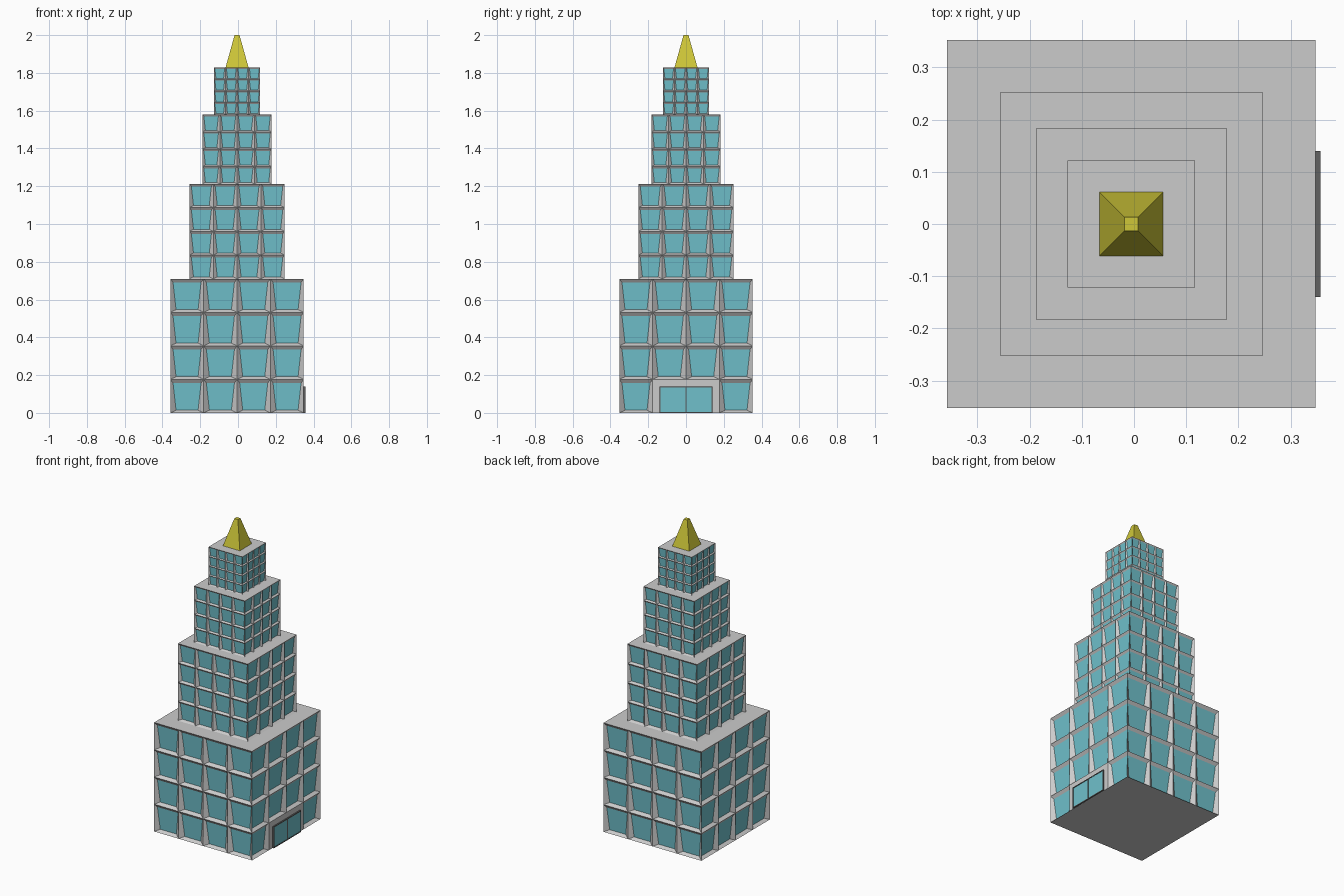
import bpy, bmesh
from mathutils import Vector

if "Cube" in bpy.data.objects:
    bpy.data.objects.remove(bpy.data.objects["Cube"])

CX = -0.005  # tower axis (the door sticks out on +x)


def material(name, rgb):
    m = bpy.data.materials.new(name)
    m.diffuse_color = (*rgb, 1)
    m.use_nodes = True
    m.node_tree.nodes["Principled BSDF"].inputs["Base Color"].default_value = m.diffuse_color
    return m


stone = material("stone", (0.6, 0.6, 0.6))
glass = material("glass", (0.16, 0.53, 0.60))
gold = material("gold", (0.62, 0.57, 0.04))
dark = material("dark_frame", (0.12, 0.12, 0.12))


def finish(bm, name, mats):
    bmesh.ops.remove_doubles(bm, verts=bm.verts, dist=1e-5)
    me = bpy.data.meshes.new(name)
    bm.to_mesh(me)
    bm.free()
    for m in mats:
        me.materials.append(m)
    ob = bpy.data.objects.new(name, me)
    bpy.context.collection.objects.link(ob)
    return ob


def tier(name, half, z0, z1, entrance=False, n=4):
    """Square block whose walls are grids of recessed, tapered windows."""
    bm = bmesh.new()
    w, h = 2 * half / n, (z1 - z0) / n
    sides = [((0, -1), (1, 0)), ((1, 0), (0, 1)), ((0, 1), (-1, 0)), ((-1, 0), (0, -1))]
    for k, (nrm, tan) in enumerate(sides):
        N, T = Vector((*nrm, 0)), Vector((*tan, 0))

        def pt(u, v, d=0):
            return bm.verts.new(Vector((CX, 0, z0 + v * h)) + T * (u * w - half) + N * (half - d * w))

        for i in range(n):
            for j in range(n):
                outer = [pt(i, j), pt(i + 1, j), pt(i + 1, j + 1), pt(i, j + 1)]
                if entrance and k == 1 and j == 0 and i in (1, 2):
                    bm.faces.new(outer)  # plain wall behind the door
                    continue
                inner = [pt(i + .17, j + .08, .12), pt(i + .83, j + .08, .12),
                         pt(i + .92, j + .89, .08), pt(i + .08, j + .89, .08)]
                bm.faces.new(inner).material_index = 1
                for a in range(4):
                    b = (a + 1) % 4
                    bm.faces.new((outer[a], outer[b], inner[b], inner[a]))
    # roof and underside
    for z, order in ((z1, 1), (z0, -1)):
        c = [(-1, -1), (1, -1), (1, 1), (-1, 1)][::order]
        bm.faces.new([bm.verts.new((CX + half * x, half * y, z)) for x, y in c])
    return finish(bm, name, [stone, glass])


def box(name, lo, hi, mat):
    bm = bmesh.new()
    bmesh.ops.create_cube(bm, size=1)
    for v in bm.verts:
        v.co = [lo[a] + (v.co[a] + .5) * (hi[a] - lo[a]) for a in range(3)]
    return finish(bm, name, [mat])


# stepped tower
tier("base_tier", 0.353, 0, 0.71, entrance=True)
tier("second_tier", 0.252, 0.71, 1.213)
tier("third_tier", 0.183, 1.213, 1.58)
tier("top_tier", 0.122, 1.58, 1.828)

# spire: truncated pyramid
bm = bmesh.new()
bmesh.ops.create_cube(bm, size=1)
for v in bm.verts:
    r = 0.013 if v.co.z > 0 else 0.061
    v.co = (CX + (r if v.co.x > 0 else -r), r if v.co.y > 0 else -r,
            2.0 if v.co.z > 0 else 1.828)
finish(bm, "spire", [gold])

# double entrance door: dark frame bars and two panes
X0, X1 = 0.345, 0.357
for y in (-0.14, -0.003, 0.134):
    box("door_post", (X0, y, 0), (X1, y + 0.006, 0.14), dark)
box("door_lintel", (X0, -0.14, 0.134), (X1, 0.14, 0.14), dark)
box("door_threshold", (X0, -0.14, 0), (X1, 0.14, 0.006), dark)
for y in (-0.134, 0.003):
    box("door_pane", (X0, y, 0.006), (X1 - 0.002, y + 0.131, 0.134), glass)
